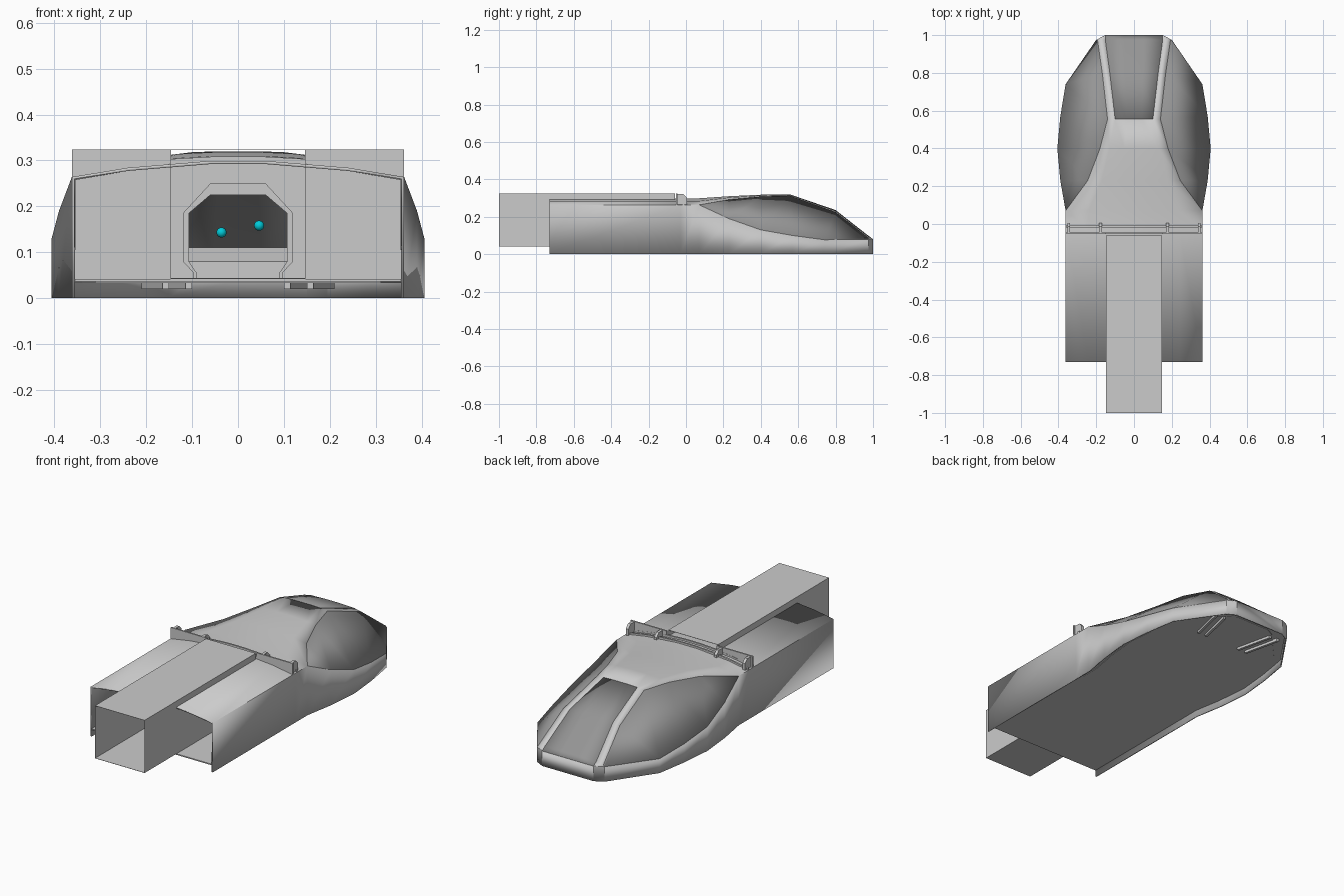
import bpy, bmesh
from math import radians

if "Cube" in bpy.data.objects:
    bpy.data.objects.remove(bpy.data.objects["Cube"])


def make(name, verts, faces, thick=0.0, mirror=False, mat=None, smooth=False):
    bm = bmesh.new()
    vs = [bm.verts.new(v) for v in verts]
    for f in faces:
        bm.faces.new([vs[i] for i in f])
    bmesh.ops.delete(bm, geom=[v for v in bm.verts if not v.link_faces], context='VERTS')
    bmesh.ops.remove_doubles(bm, verts=bm.verts, dist=0.0005)
    bmesh.ops.recalc_face_normals(bm, faces=bm.faces)
    # open sheets must face upwards so that thickness goes inwards
    if thick and sum(f.normal.z * f.calc_area() for f in bm.faces) < -0.001:
        bmesh.ops.reverse_faces(bm, faces=bm.faces)
    me = bpy.data.meshes.new(name)
    bm.to_mesh(me)
    bm.free()
    ob = bpy.data.objects.new(name, me)
    bpy.context.collection.objects.link(ob)
    if mat:
        me.materials.append(mat)
    if smooth:
        me.shade_smooth()
        me.set_sharp_from_angle(angle=radians(22))
    if mirror:
        ob.modifiers.new("mirror", "MIRROR").use_mirror_merge = True
    if thick:
        m = ob.modifiers.new("thickness", "SOLIDIFY")
        m.thickness, m.offset = thick, -1
    return ob


def prism(name, pts, axis, a, b, mirror=False):
    """Extrude a 2D profile along the given axis."""
    put = {'x': lambda p, t: (t, p[0], p[1]),
           'y': lambda p, t: (p[0], t, p[1]),
           'z': lambda p, t: (p[0], p[1], t)}[axis]
    n = len(pts)
    verts = [put(p, t) for t in (a, b) for p in pts]
    faces = [range(n), range(n, 2 * n)]
    faces += [(i, (i + 1) % n, n + (i + 1) % n, n + i) for i in range(n)]
    return make(name, verts, faces, mirror=mirror)


def material(name, color):
    mat = bpy.data.materials.new(name)
    mat.diffuse_color = color
    mat.use_nodes = True
    mat.node_tree.nodes["Principled BSDF"].inputs["Base Color"].default_value = mat.diffuse_color
    return mat


def roof(x):
    return 0.30 - 0.036 * (x / 0.362) ** 2


W = .362
glass = material("dark_glass", (.3, .3, .3, 1))
cyan = material("cyan", (0, .6, .7, 1))


# Hull half sections: belt y, roof y, then foot, belt, roof edge, roof middle, crown
def rear(y):
    return (y, y, [(W, 0), (W, roof(W)), (W, roof(W)), (.24, roof(.24)), (.06, roof(.06))])


stations = [
    rear(-.73), rear(-.03), rear(.07),
    (.23, .23, [(.39, 0), (.39, .19), (.245, .292), (.17, .303), (.055, .310)]),
    (.40, .40, [(.406, 0), (.406, .13), (.18, .308), (.13, .314), (.05, .318)]),
    (.57, .555, [(.39, 0), (.39, .10), (.14, .313), (.10, .318), (.04, .320)]),
    (.74, .80, [(.362, 0), (.362, .077), (.168, .225), (.128, .233), (.045, .236)]),
    (.975, .975, [(.20, 0), (.20, .08), (.193, .088), (.152, .097), (.05, .099)]),
    (1.0, 1.0, [(.152, 0), (.152, .08), (.152, .08), (.152, .08), (.05, .08)]),
]
verts = []
for yb, yt, half in stations:
    side = [(x, yb if i < 2 else yt, z) for i, (x, z) in enumerate(half)]
    verts += side + [(-x, y, z) for x, y, z in reversed(side)]


def patch(name, cells, cap=False, mat=None):
    faces = [(r * 10 + c, r * 10 + c + 1, r * 10 + c + 11, r * 10 + c + 10) for r, c in cells]
    if cap:
        faces.append(range(len(verts) - 10, len(verts)))
    make(name, verts, faces, thick=.007, mat=mat, smooth=True)


# Split the skin into windscreen, side windows and body shell
windscreen = [(r, c) for r in (5, 6, 7) for c in (3, 4, 5)]
window_r = [(r, 1) for r in range(2, 7)]
window_l = [(r, 7) for r in range(2, 7)]
glazed = windscreen + window_r + window_l
patch("hull_shell", [(r, c) for r in range(8) for c in range(9) if (r, c) not in glazed], cap=True)
patch("windscreen", windscreen, mat=glass)
patch("right_window", window_r, mat=glass)
patch("left_window", window_l, mat=glass)

# Floor plate, inset underside panel and splayed belly rails
outline = [(s[2][0][0], s[0]) for s in stations]


def symmetric(pts):
    return pts + [(-x, y) for x, y in reversed(pts)]


prism("floor", symmetric([(x - .006, min(y, .993)) for x, y in outline]), 'z', .036, .042)
prism("belly_panel", symmetric([(x - .05, y if y < .9 else y - .06) for x, y in outline[1:]]), 'z', .033, .036)
for i, x in enumerate((.10, .15)):
    prism("belly_rail_%d" % i, [(x, .70), (x + .014, .70), (x + .06, .90), (x + .046, .90)],
          'z', .02, .036, mirror=True)

# Long open central box
tube = [(-.147, .042), (.147, .042), (.147, .324), (-.147, .324)]
make("centre_box", [(x, y, z) for y in (-1, -.06) for x, z in tube],
     [(i, (i + 1) % 4, 4 + (i + 1) % 4, 4 + i) for i in range(4)], thick=.002)

# Bulkhead with doorway and raised door frame
door = [(0, .225), (.06, .225), (.107, .185), (.107, .08), (.09, .055), (.09, .042)]
frame = [(.097, .042), (.097, .055), (.12, .08), (.12, .185), (.06, .25), (0, .25)]
arc = [(x, roof(x) - .007) for x in (.355, .24, .06, 0)]
prism("bulkhead", door + [(.355, .042)] + arc, 'y', -.035, -.025, mirror=True)
prism("door_frame", door + frame, 'y', -.04, -.02, mirror=True)

# Cross bar: side fins, twin arched ridges and hinge brackets
prism("roof_fin", [(.147, roof(.147)), (.24, roof(.24)), (W, roof(W)), (W, .324), (.147, .324)],
      'y', -.054, -.046, mirror=True)
xs = (0, .06, .147, .24, .36)
for i, y in enumerate((-.054, -.018)):
    prism("roof_ridge_%d" % i, [(x, roof(x) - .002) for x in xs] + [(x, roof(x) + .009) for x in reversed(xs)],
          'y', y, y + .009, mirror=True)
for i, x in enumerate((.17, .338)):
    low = roof(x) - .006
    prism("hinge_bracket_%d" % i, [(-.046, low), (.005, low), (.005, .302), (-.014, .322), (-.046, .322)],
          'x', x, x + .015, mirror=True)

# Cabin console seen through the doorway
prism("console", [(.50, .042), (.50, .08), (.56, .11), (.66, .11), (.66, .042)], 'x', -.14, .14)

# Cyan indicator balls
for i, (x, z) in enumerate(((-.036, .143), (.046, .158))):
    bpy.ops.mesh.primitive_uv_sphere_add(segments=16, ring_count=8, radius=.011, location=(x, .45, z))
    ball = bpy.context.object
    ball.name = "indicator_ball_%d" % i
    ball.data.materials.append(cyan)
    bpy.ops.object.shade_smooth_by_angle()
